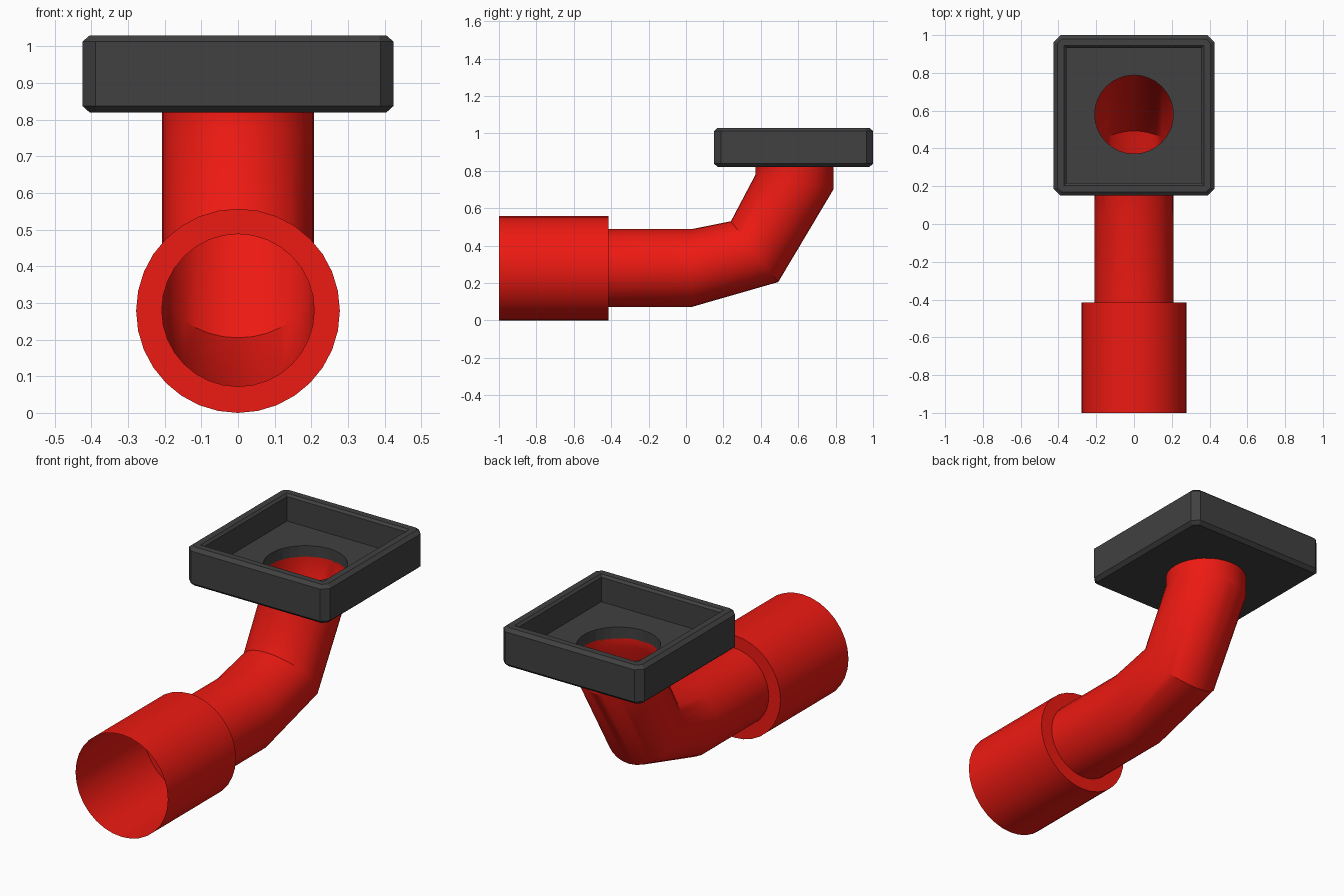
import bpy, bmesh, math
from mathutils import Vector

if "Cube" in bpy.data.objects:
    bpy.data.objects.remove(bpy.data.objects["Cube"])


def make_material(name, color):
    mat = bpy.data.materials.new(name)
    mat.diffuse_color = color
    mat.use_nodes = True
    mat.node_tree.nodes["Principled BSDF"].inputs["Base Color"].default_value = mat.diffuse_color
    return mat


def add_loop(bm, points):
    verts = [bm.verts.new(p) for p in points]
    edges = [bm.edges.new((v, verts[i - 1])) for i, v in enumerate(verts)]
    return verts, edges


def skin(bm, a, b):
    for i in range(len(a)):
        bm.faces.new((a[i - 1], a[i], b[i], b[i - 1]))


def finish(bm, name, mat, smooth):
    bmesh.ops.recalc_face_normals(bm, faces=bm.faces)
    mesh = bpy.data.meshes.new(name)
    bm.to_mesh(mesh)
    bm.free()
    obj = bpy.data.objects.new(name, mesh)
    bpy.context.collection.objects.link(obj)
    mesh.materials.append(mat)
    if smooth:
        bpy.ops.object.select_all(action='DESELECT')
        bpy.context.view_layer.objects.active = obj
        obj.select_set(True)
        bpy.ops.object.shade_smooth_by_angle(angle=math.radians(30))
    return obj


SIDES = 32
R = 0.208
TRAY_Y = 0.575
HOLE_Y = 0.58
red = make_material("red_plastic", (0.85, 0.01, 0.006, 1))
dark = make_material("dark_grey", (0.052, 0.052, 0.052, 1))

# Bent pipe with wide socket: each ring is (half width, bottom y/z, top y/z)
rings = [
    (0.278, (-1.0, 0.0), (-1.0, 0.557)),
    (0.278, (-0.415, 0.0), (-0.415, 0.557)),
    (R, (-0.415, 0.072), (-0.415, 0.488)),
    (R, (0.03, 0.072), (0.03, 0.488)),
    (R, (0.493, 0.205), (0.24, 0.53)),
    (R, (0.788, 0.70), (0.372, 0.78)),
    (R, (0.788, 0.825), (0.372, 0.825)),
]
bm = bmesh.new()
prev = None
for width, low, high in rings:
    low, high = Vector((0, *low)), Vector((0, *high))
    mid, half = (low + high) / 2, (high - low) / 2
    pts = []
    for i in range(SIDES):
        a = math.tau * i / SIDES
        pts.append(mid + half * math.sin(a) + Vector((width * math.cos(a), 0, 0)))
    loop, _ = add_loop(bm, pts)
    if prev:
        skin(bm, prev, loop)
    prev = loop
finish(bm, "bent_pipe", red, True)


def square(half, z, cut=0.0):
    """Square outline, with the corners cut off when cut > 0."""
    pts = []
    for sx, sy in ((1, 1), (-1, 1), (-1, -1), (1, -1)):
        a = (sx * half, TRAY_Y + sy * (half - cut), z)
        b = (sx * (half - cut), TRAY_Y + sy * half, z)
        pts += [a] if cut == 0 else ([a, b] if sx * sy > 0 else [b, a])
    return pts


def circle(z):
    return [(R * math.cos(math.tau * i / SIDES),
             HOLE_Y + R * math.sin(math.tau * i / SIDES), z) for i in range(SIDES)]


# Square tray: chamfered outside, recessed inside, round hole through the floor
bm = bmesh.new()
outer = [add_loop(bm, square(h, z, c)) for h, z, c in (
    (0.405, 0.82, 0.022), (0.425, 0.838, 0.036),
    (0.425, 1.013, 0.036), (0.405, 1.03, 0.022))]
inner = [add_loop(bm, square(h, z)) for h, z in (
    (0.37, 1.03), (0.358, 1.018), (0.358, 0.885))]
hole = [add_loop(bm, circle(z)) for z in (0.885, 0.82)]
for group in (outer, inner, hole):
    for a, b in zip(group, group[1:]):
        skin(bm, a[0], b[0])
# Flat rim, floor and underside
for a, b in ((outer[-1], inner[0]), (inner[-1], hole[0]), (hole[-1], outer[0])):
    bmesh.ops.triangle_fill(bm, edges=a[1] + b[1], use_beauty=True)
finish(bm, "square_tray", dark, False)
